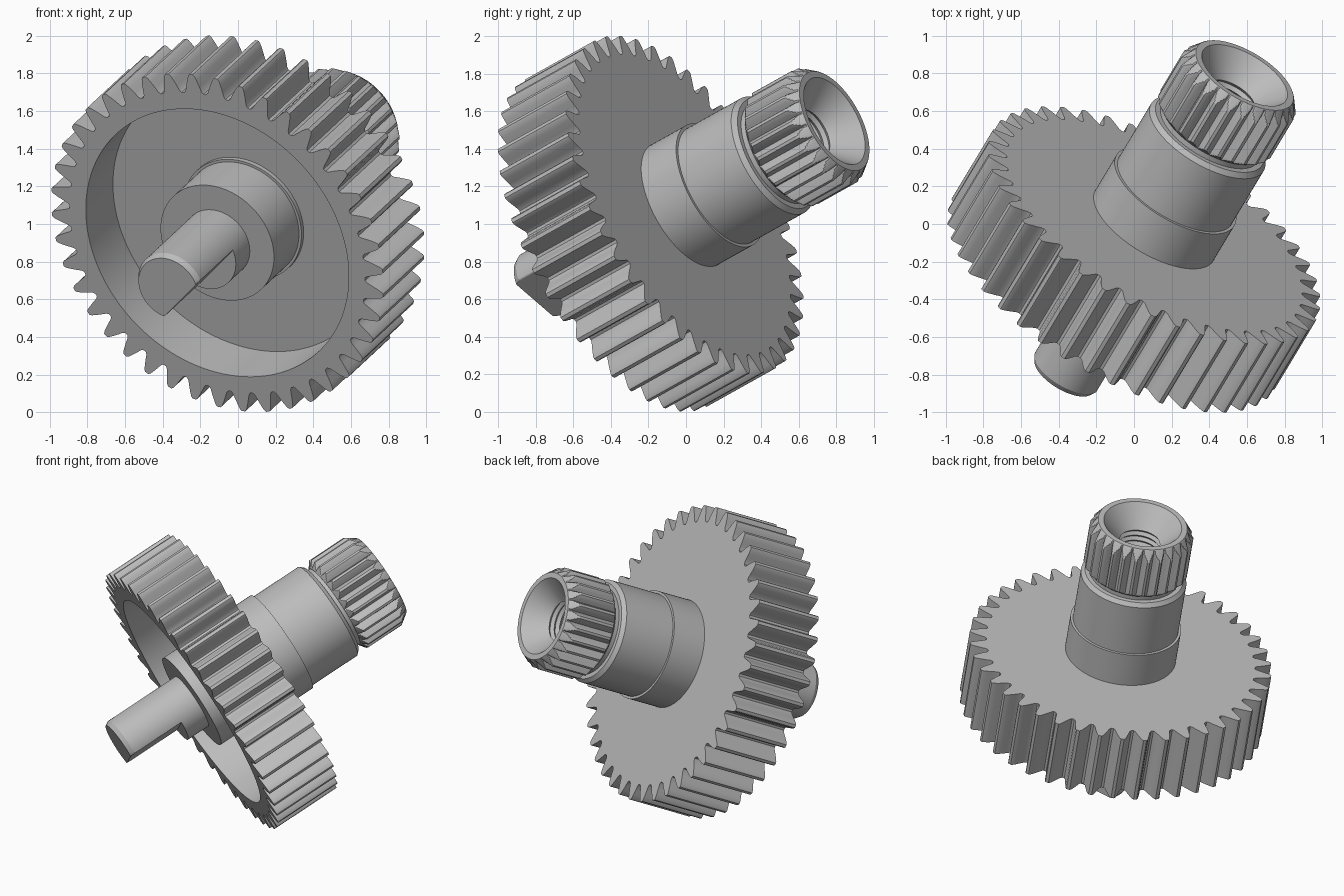
import bpy, bmesh, math
from mathutils import Vector, Matrix

cube = bpy.data.objects.get("Cube")
if cube:
    bpy.data.objects.remove(cube, do_unlink=True)

# Single steel grey
steel = bpy.data.materials.new("steel_grey")
steel.use_nodes = True
GREY = (0.5, 0.5, 0.5, 1)
steel.diffuse_color = GREY
steel.node_tree.nodes["Principled BSDF"].inputs["Base Color"].default_value = GREY

# Tilted frame: local z runs along the axle, local x faces out of the shaft flat
axis = Vector((0.465, 0.773, 0.432)).normalized()
flat_dir = Vector((0.70, -0.02, -0.72))
flat_dir = (flat_dir - axis * flat_dir.dot(axis)).normalized()
side_dir = axis.cross(flat_dir)
frame = Matrix((flat_dir, side_dir, axis)).transposed().to_4x4()
frame.translation = Vector((-0.11, -0.37, 0.90))


def loft(name, loops, caps=(True, True)):
    """Skin a stack of point loops that all have the same count."""
    bm = bmesh.new()
    rings = [[bm.verts.new(p) for p in loop] for loop in loops]
    n = len(rings[0])
    for a, b in zip(rings, rings[1:]):
        for i in range(n):
            j = (i + 1) % n
            bm.faces.new((a[i], a[j], b[j], b[i]))
    if caps[0]:
        bm.faces.new(rings[0][::-1])
    if caps[1]:
        bm.faces.new(rings[-1])
    bmesh.ops.remove_doubles(bm, verts=bm.verts, dist=1e-5)
    bmesh.ops.recalc_face_normals(bm, faces=bm.faces)
    mesh = bpy.data.meshes.new(name)
    bm.to_mesh(mesh)
    bm.free()
    mesh.materials.append(steel)
    obj = bpy.data.objects.new(name, mesh)
    bpy.context.collection.objects.link(obj)
    obj.matrix_world = frame
    bpy.ops.object.select_all(action='DESELECT')
    obj.select_set(True)
    bpy.context.view_layer.objects.active = obj
    bpy.ops.object.shade_smooth_by_angle(angle=math.radians(28))
    return obj


def ring(angles, radius, s):
    return [(radius * math.cos(t), radius * math.sin(t), s) for t in angles]


def toothed(outline, s, cap=9.0):
    """Tooth outline, trimmed to a largest radius for chamfered ends."""
    return [(min(r, cap) * math.cos(t), min(r, cap) * math.sin(t), s)
            for t, r in outline]


def tooth_outline(count, half):
    """Repeat a mirrored tooth; half lists (share of pitch, radius) up to the tip."""
    tooth = half + [(-f, r) for f, r in reversed(half)]
    pitch = math.tau / count
    return [((i + f) * pitch, r) for i in range(count) for f, r in tooth]


ROUND = [math.tau * i / 96 for i in range(96)]

# Large gear: toothed rim, recessed front, flat back
gear = tooth_outline(42, [(-0.44, 0.885), (-0.36, 0.897), (-0.29, 0.925),
                          (-0.20, 0.96), (-0.13, 0.985), (-0.07, 0.995)])
gear_angles = [t for t, r in gear]
loft("gear_wheel", [
    ring(gear_angles, 0.30, 0.31), ring(gear_angles, 0.788, 0.31),
    ring(gear_angles, 0.788, 0), toothed(gear, 0),
    toothed(gear, 0.47), ring(gear_angles, 0.30, 0.47)], (False, False))

# Boss inside the recess, with a thin collar on the floor
loft("front_boss", [ring(ROUND, r, s) for r, s in (
    (0.34, 0), (0.34, 0.285), (0.355, 0.285), (0.355, 0.32))])


# Shaft with a flat and a chamfered tip
def d_ring(radius, s):
    return [(min(x, 0.09), y, z) for x, y, z in ring(ROUND, radius, s)]


loft("front_shaft", [d_ring(0.178, -0.56), d_ring(0.195, -0.53),
                     d_ring(0.195, -0.16), ring(ROUND, 0.195, -0.16),
                     ring(ROUND, 0.195, 0.02)])

# Stepped hub behind the gear
loft("rear_hub", [ring(ROUND, r, s) for r, s in (
    (0.365, 0.46), (0.365, 0.71), (0.348, 0.71), (0.348, 1.075),
    (0.325, 1.10), (0.295, 1.10), (0.295, 1.14))], (True, False))

# Splined end with chamfers, countersink and threaded bore
ROOT, TIP = 0.298, 0.343
flank = [(-0.5 + 0.4 * k / 4, ROOT + (TIP - ROOT) * k / 4) for k in range(5)]
spline = tooth_outline(26, flank[:1] + flank[1:])
spline = [p for i, p in enumerate(spline) if i % 10 != 9]
spline_angles = [t for t, r in spline]
STEPS = 5
loops = [ring(spline_angles, 0.20, 1.13)]
for k in range(STEPS + 1):
    loops.append(toothed(spline, 1.13 + 0.035 * k / STEPS,
                         ROOT + (TIP - ROOT) * k / STEPS))
for k in range(STEPS + 1):
    loops.append(toothed(spline, 1.43 + 0.065 * k / STEPS,
                         TIP - (TIP - ROOT) * k / STEPS))
loops += [ring(spline_angles, 0.293, 1.50), ring(spline_angles, 0.257, 1.50),
          ring(spline_angles, 0.15, 1.38)]
for k in range(1, 21):
    loops.append(ring(spline_angles, 0.132 if k % 2 else 0.15, 1.38 - 0.02 * k))
loft("splined_end", loops, (False, True))
